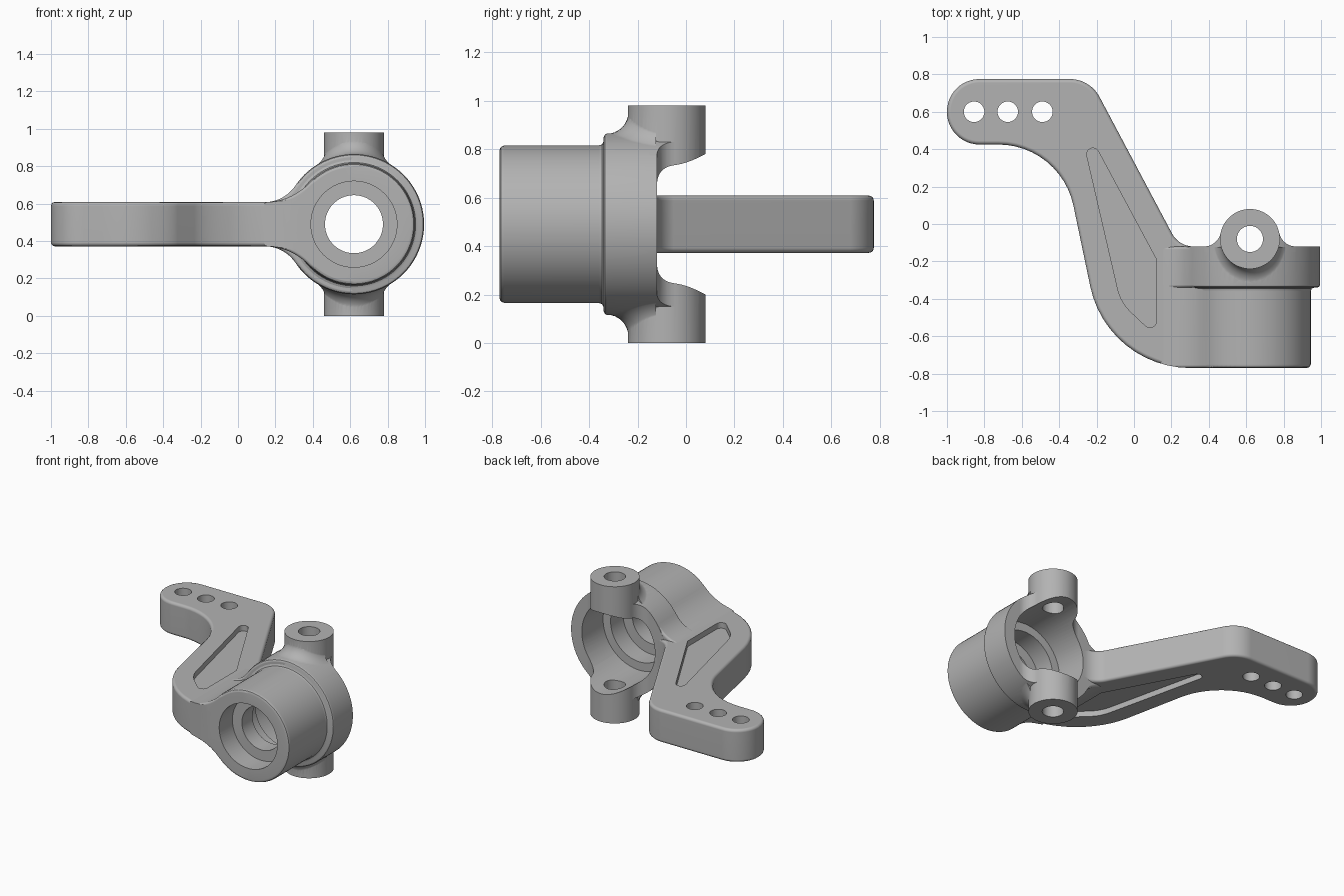
import bpy, bmesh, math
from mathutils import Vector

if "Cube" in bpy.data.objects:
    bpy.data.objects.remove(bpy.data.objects["Cube"], do_unlink=True)

HX, HZ = 0.62, 0.49            # hub axis, running along y
PY, PR = -0.08, 0.16           # pin boss centre and radius
HUB_R, FLANGE_R = 0.325, 0.375
ARM_H = 0.118                  # half thickness of the arm
FRONT, STEP, BACK = -0.77, -0.34, -0.12

metal = bpy.data.materials.new("grey_metal")
metal.use_nodes = True
grey = (0.45, 0.45, 0.45, 1)
metal.diffuse_color = grey
metal.node_tree.nodes["Principled BSDF"].inputs["Base Color"].default_value = grey


def finish(name, bm):
    bmesh.ops.recalc_face_normals(bm, faces=bm.faces)
    mesh = bpy.data.meshes.new(name)
    bm.to_mesh(mesh)
    bm.free()
    mesh.materials.append(metal)
    ob = bpy.data.objects.new(name, mesh)
    bpy.context.collection.objects.link(ob)
    return ob


def apply(ob, mod):
    bpy.context.view_layer.objects.active = ob
    bpy.ops.object.modifier_apply(modifier=mod.name)


def combine(ob, other, op):
    mod = ob.modifiers.new("bool", 'BOOLEAN')
    mod.object, mod.operation, mod.solver = other, op, 'EXACT'
    apply(ob, mod)
    bpy.data.objects.remove(other, do_unlink=True)


def soften(ob, width=0.02):
    mod = ob.modifiers.new("bevel", 'BEVEL')
    mod.width, mod.segments, mod.angle_limit = width, 3, math.radians(50)
    mod.use_clamp_overlap = False
    apply(ob, mod)


def prism(name, poly, lo, hi, axis='z'):
    bm = bmesh.new()
    place = (lambda p: (p[0], p[1], lo)) if axis == 'z' else (lambda p: (p[0], lo, p[1]))
    face = bm.faces.new([bm.verts.new(place(p)) for p in poly])
    ext = bmesh.ops.extrude_face_region(bm, geom=[face])
    step = (0, 0, hi - lo) if axis == 'z' else (0, hi - lo, 0)
    bmesh.ops.translate(bm, vec=step,
                        verts=[v for v in ext["geom"] if isinstance(v, bmesh.types.BMVert)])
    return finish(name, bm)


def arc(cx, cy, r, a0, a1, n):
    return [(cx + r * math.cos(a0 + (a1 - a0) * i / n),
             cy + r * math.sin(a0 + (a1 - a0) * i / n)) for i in range(n + 1)]


def disc(x, y, r, n=64):
    return arc(x, y, r, 0, math.tau, n)[:-1]


def rounded(corners, n=12):
    # polygon with a radius on every corner
    out = []
    for i, (x, y, r) in enumerate(corners):
        p = Vector((x, y))
        if r == 0:
            out.append((x, y))
            continue
        a = (Vector(corners[i - 1][:2]) - p).normalized()
        b = (Vector(corners[(i + 1) % len(corners)][:2]) - p).normalized()
        half = a.angle(b) / 2
        c = p + (a + b).normalized() * r / math.sin(half)
        v0, v1 = [p + d * r / math.tan(half) - c for d in (a, b)]
        a0 = math.atan2(v0.y, v0.x)
        turn = (math.atan2(v1.y, v1.x) - a0 + math.pi) % math.tau - math.pi
        out += arc(c.x, c.y, r, a0, a0 + turn, n)
    return out


def lathe(name, profile):
    # profile of (y, radius) turned about the hub axis
    bm = bmesh.new()
    vs = [bm.verts.new((HX + r, y, HZ)) for y, r in profile]
    es = [bm.edges.new(pair) for pair in zip(vs, vs[1:])]
    bmesh.ops.spin(bm, geom=vs + es, cent=(HX, 0, HZ), axis=(0, 1, 0),
                   angle=math.tau, steps=80)
    bmesh.ops.remove_doubles(bm, verts=bm.verts, dist=0.0002)
    return finish(name, bm)


def gusset(name, radius, lo, hi):
    # web that sweeps from the flat arm up to the hub wall
    x0, h = 0.14, ARM_H - 0.0005
    d = HX - x0
    rho = (d * d + h * h - radius * radius) / (2 * (radius - h))
    lean = math.atan2(h + rho, d)
    top = arc(x0, h + rho, rho, -math.pi / 2, -lean, 12)
    top += arc(HX, 0, radius - 0.003, math.pi - lean, math.pi / 2, 10)[1:]
    poly = [(x, HZ + z) for x, z in top] + [(x, HZ - z) for x, z in reversed(top)]
    ob = prism(name, poly, lo, hi, 'y')
    soften(ob, 0.015)
    combine(ob, prism("plan_trim", arm_plan, -1, 2), 'INTERSECT')
    return ob


def skirt(name, side):
    # fillet between a pin boss and the flange, front half only
    bm = bmesh.new()
    n, rows = 48, 8
    rings = []
    for k in range(-1, rows + 1):
        ring = []
        t = max(k, 0) / rows * math.pi / 2
        for i in range(n):
            a = math.tau * i / n
            w = 0.09 * (1 - 0.45 * math.cos(a) ** 2)
            r = PR - 0.002 + w * (1 - math.sin(t))
            x, y = r * math.cos(a), r * math.sin(a)
            z = math.sqrt(FLANGE_R ** 2 - x * x) - 0.002 + w * (1 - math.cos(t))
            ring.append(bm.verts.new((HX + x, PY + y, HZ + side * (0.2 if k < 0 else z))))
        rings.append(ring)
    for lower, upper in zip(rings, rings[1:]):
        for i in range(n):
            j = (i + 1) % n
            bm.faces.new((lower[i], lower[j], upper[j], upper[i]))
    bm.faces.new(rings[0])
    bm.faces.new(rings[-1])
    bmesh.ops.triangulate(bm, faces=[f for f in bm.faces if len(f.verts) > 4])
    bmesh.ops.bisect_plane(bm, geom=bm.verts[:] + bm.edges[:] + bm.faces[:],
                           plane_co=(0, BACK - 0.003, 0), plane_no=(0, 1, 0), clear_outer=True)
    bmesh.ops.holes_fill(bm, edges=[e for e in bm.edges if e.is_boundary])
    return finish(name, bm)


# Hub barrel with its larger rear flange
knuckle = lathe("steering_knuckle", [
    (FRONT, 0), (FRONT, 0.305), (-0.764, 0.319), (-0.75, HUB_R), (-0.36, HUB_R),
    (-0.346, 0.33), (STEP, 0.343), (STEP, 0.36), (-0.335, 0.37), (-0.325, FLANGE_R),
    (BACK, FLANGE_R), (BACK, 0)])

# Steering arm plate
arm_plan = rounded([
    (-1, 0.775, 0.174), (-0.235, 0.775, 0.18), (0.24, BACK, 0.13), (0.7, BACK, 0),
    (0.7, FRONT, 0), (-0.143, FRONT, 0.547), (-0.392, 0.425, 0.41), (-1, 0.425, 0.174)])
arm = prism("steering_arm", arm_plan, HZ - ARM_H, HZ + ARM_H)
soften(arm)
combine(knuckle, arm, 'UNION')

# Webs from arm to barrel and flange
combine(knuckle, gusset("barrel_web", HUB_R, FRONT + 0.001, -0.2), 'UNION')
combine(knuckle, gusset("flange_web", FLANGE_R, STEP, BACK - 0.001), 'UNION')

# Ears that blend the bosses into the back of the flange
fillet = arc(0.375, -0.03, 0.09, -math.pi / 2, -0.2, 10)
ear_plan = [(0.375, -0.15)] + fillet
ear_plan += [(2 * HX - x, y) for x, y in reversed(ear_plan)]
ears = prism("boss_ears", ear_plan, HZ - 0.4, HZ + 0.4)
combine(ears, prism("ear_trim", disc(HX, HZ, FLANGE_R, 80), -0.5, 0.5, 'y'), 'INTERSECT')
combine(knuckle, ears, 'UNION')

# Pin bosses with fillet skirts
combine(knuckle, prism("pin_boss", disc(HX, PY, PR), 0, 2 * HZ), 'UNION')
for side in (1, -1):
    combine(knuckle, skirt("boss_skirt", side), 'UNION')

# Stepped bearing bore
combine(knuckle, lathe("bore_cutter", [
    (-0.8, 0), (-0.8, 0.23), (-0.62, 0.23), (-0.62, 0.155), (-0.5, 0.155), (-0.5, 0.23),
    (-0.36, 0.23), (-0.36, 0.29), (0.3, 0.29), (0.3, 0)]), 'DIFFERENCE')

# Pin hole and link holes
for x, y, r in ((HX, PY, 0.07), (-0.855, 0.6, 0.055), (-0.675, 0.6, 0.055), (-0.49, 0.6, 0.055)):
    combine(knuckle, prism("hole_cutter", disc(x, y, r, 40), -0.2, 1.2), 'DIFFERENCE')

# Shallow lightening pockets above and below the arm
pocket = rounded([(-0.308, 0.607, 0.033), (0.12, -0.19, 0.01), (0.12, -0.6, 0.035),
                  (-0.07, -0.42, 0.25)], 8)
for side in (1, -1):
    near, far = HZ + side * (ARM_H - 0.04), HZ + side * (ARM_H + 0.1)
    combine(knuckle, prism("pocket_cutter", pocket, min(near, far), max(near, far)), 'DIFFERENCE')

# Smooth shading with crisp edges
bpy.ops.object.select_all(action='DESELECT')
knuckle.select_set(True)
bpy.context.view_layer.objects.active = knuckle
bpy.ops.object.shade_smooth_by_angle(angle=math.radians(32))
normals = knuckle.modifiers.new("face_normals", 'WEIGHTED_NORMAL')
normals.keep_sharp = True
